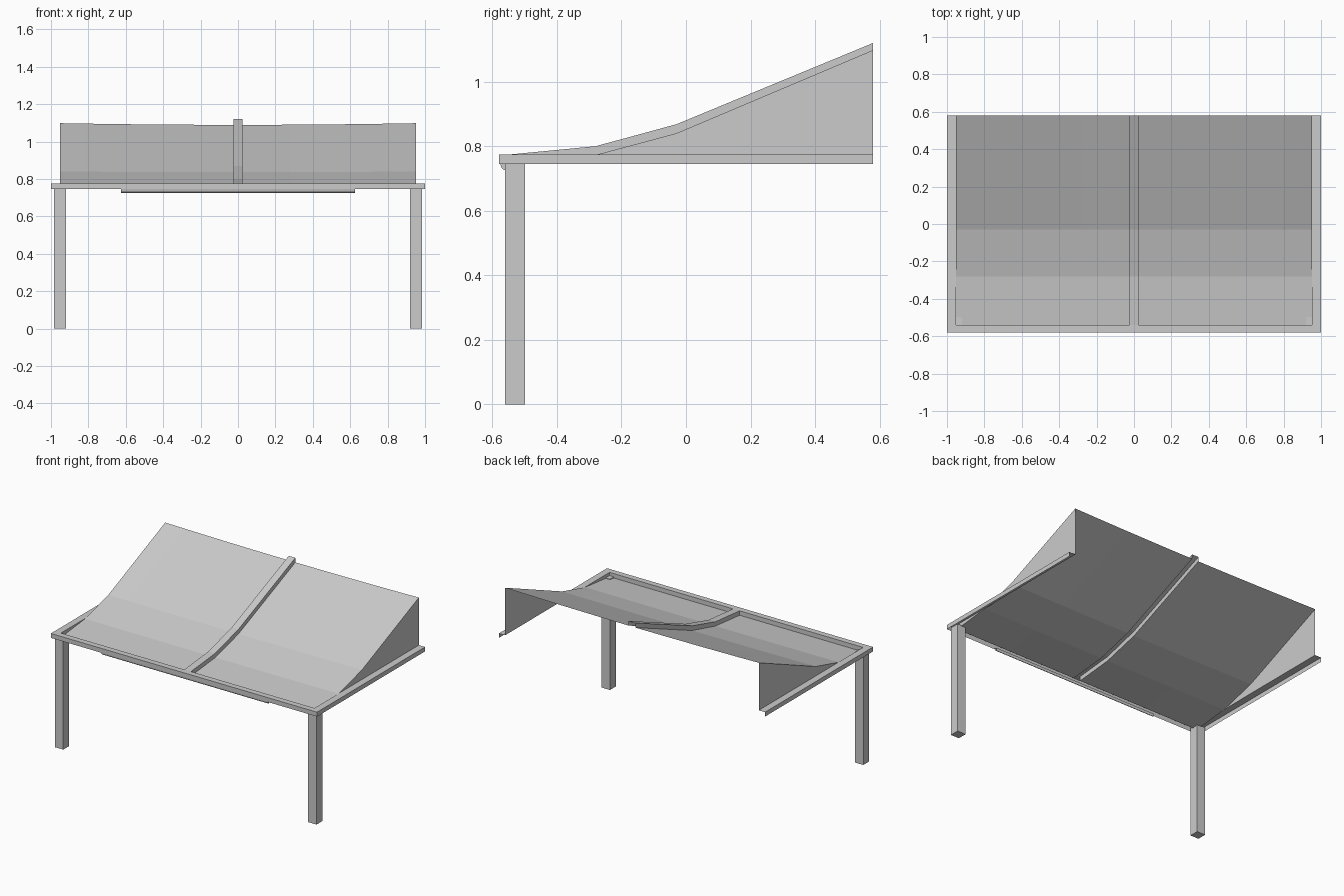
import bpy, bmesh
from mathutils import Vector

if "Cube" in bpy.data.objects:
    bpy.data.objects.remove(bpy.data.objects["Cube"])

TOP, LOW = 0.775, 0.745            # frame top and bottom edge
X0, X1, XO = 0.025, 0.953, 1.0     # centre strip, panel edge, outer edge
YF, YI, YB = -0.58, -0.54, 0.58    # outer front, inner front, back
# panel side profile: (y, edge height)
PROFILE = [(YI, 0.745), (-0.28, 0.773), (-0.03, 0.84), (YB, 1.098)]
COLS = [X0, 0.28, 0.54, 0.81, X1]


def finish(obj):
    mirror = obj.modifiers.new("mirror", 'MIRROR')
    mirror.use_clip = True
    return obj


def sheet(name, rows, facing):
    """Quad grid through rows of points, turned to face a direction, mirrored in x."""
    bm = bmesh.new()
    vs = [[bm.verts.new(p) for p in row] for row in rows]
    for a, b in zip(vs, vs[1:]):
        for i in range(len(a) - 1):
            bm.faces.new((a[i], a[i + 1], b[i + 1], b[i]))
    bm.normal_update()
    total = sum((f.normal * f.calc_area() for f in bm.faces), Vector())
    if total.dot(Vector(facing)) < 0:
        bmesh.ops.reverse_faces(bm, faces=bm.faces)
    me = bpy.data.meshes.new(name)
    bm.to_mesh(me)
    bm.free()
    obj = bpy.data.objects.new(name, me)
    bpy.context.collection.objects.link(obj)
    return finish(obj)


def height(x, y, z):
    """Panel height, sagging slightly towards the middle at the raised end."""
    sag = 0.009 * (y - YI) / (YB - YI)
    return z - sag * (1 - (x / X1) ** 2)


# bent panel, one each side of the centre strip
sheet("bent_panel", [[(x, y, height(x, y, z)) for x in COLS] for y, z in PROFILE], (0, 0, 1))

# side skirts between panel edge and frame top
sheet("side_skirt", [[(X1, y, TOP) for y, z in PROFILE],
                     [(X1, y, z) for y, z in PROFILE]], (1, 0, 0))

# frame: top plate, outer wall and inner front wall, open at the back
outer = [(0, YF), (XO, YF), (XO, YB)]
inner = [(0, YI), (X1, YI), (X1, YB)]
sheet("frame_top", [[(x, y, TOP) for x, y in outer], [(x, y, TOP) for x, y in inner]], (0, 0, 1))
sheet("frame_wall", [[(x, y, TOP) for x, y in outer], [(x, y, LOW) for x, y in outer]], (1, -1, 0))
sheet("frame_inner_wall", [[(X0, YI, TOP), (X1, YI, TOP)],
                           [(X0, YI, LOW), (X1, YI, LOW)]], (0, 1, 0))

# raised centre strip following the panel, open underneath
upper = [(YI, TOP), (-0.28, 0.80), (-0.03, 0.868), (YB, 1.12)]
sheet("centre_strip_top", [[(0, y, z), (X0, y, z)] for y, z in upper], (0, 0, 1))
sheet("centre_strip_side", [[(X0, y, z) for y, z in upper],
                            [(X0, y, height(X0, y, z)) for y, z in PROFILE]], (1, 0, 0))

# front legs
bpy.ops.mesh.primitive_cube_add(size=1)
leg = bpy.context.object
leg.name = "front_leg"
for v in leg.data.vertices:
    v.co = (0.952 + v.co.x * 0.063, -0.53 + v.co.y * 0.063, (v.co.z + 0.5) * 0.753)
finish(leg)

# rounded bar under the front edge
bar = [(-0.575, LOW), (-0.573, 0.736), (-0.568, 0.729), (-0.559, 0.725), (-0.559, LOW)]
sheet("front_bar", [[(0, y, z) for y, z in bar], [(0.625, y, z) for y, z in bar]], (0, -1, -1))
sheet("front_bar_end", [[(0.625, bar[0][0], LOW), (0.625, bar[1][0], bar[1][1]), (0.625, bar[2][0], bar[2][1])],
                        [(0.625, -0.561, LOW), (0.625, -0.56, 0.735), (0.625, bar[3][0], bar[3][1])]], (1, 0, 0))
